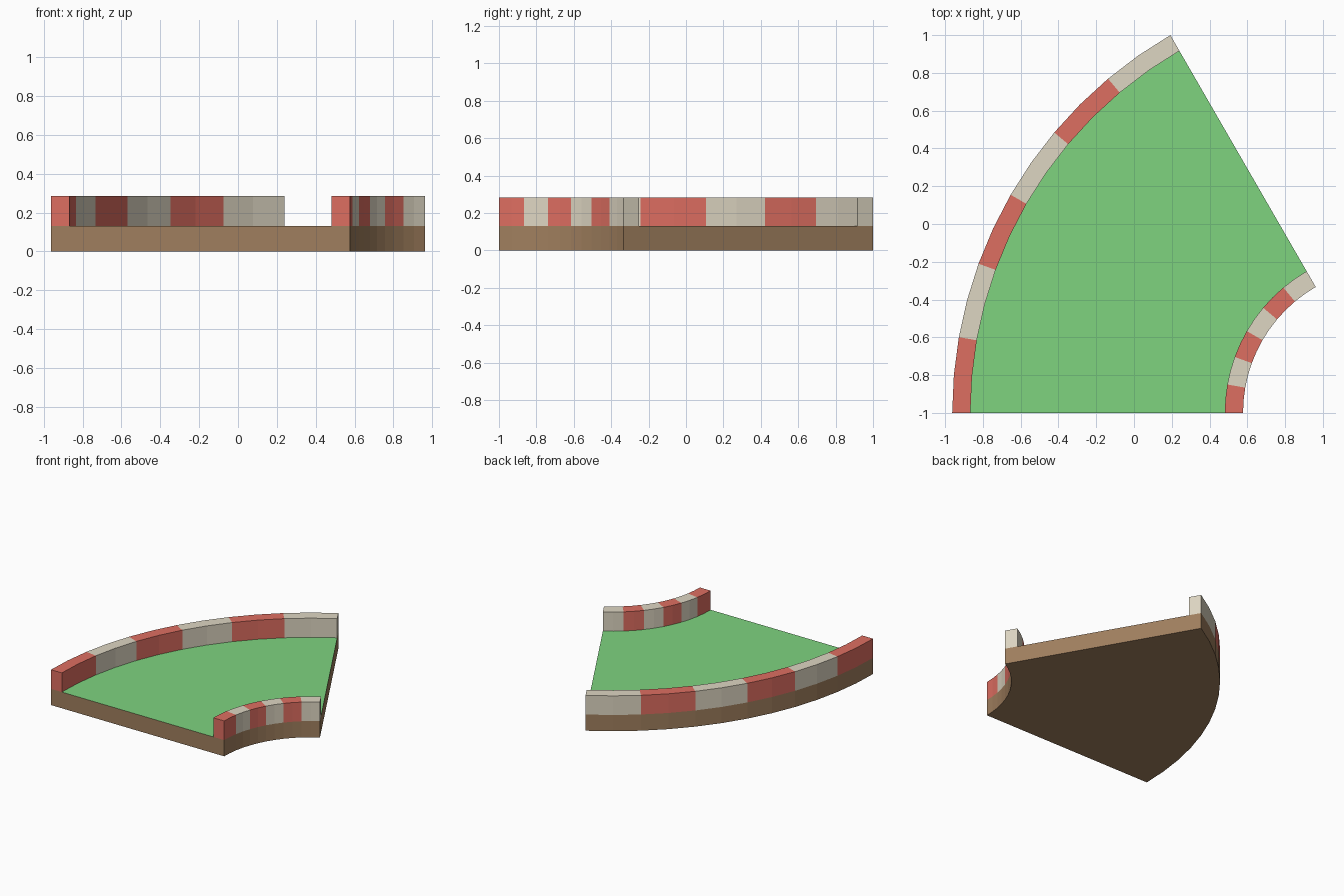
import bpy, bmesh, math

cube = bpy.data.objects.get("Cube")
if cube:
    bpy.data.objects.remove(cube, do_unlink=True)

# Curve layout: a 60 degree bend around a pivot on the front edge line
OUTER = 2 / math.sin(math.radians(60))
INNER = OUTER / 3
KERB = OUTER / 24
PIVOT_X, PIVOT_Y = 1.347, -1.0
BASE_TOP, KERB_TOP = 0.13, 0.284
STEPS, SWEEP = 12, math.radians(60)


def material(name, rgb):
    """Flat material from 0-255 display colour, stored as linear values."""
    def linear(c):
        c /= 255
        return c / 12.92 if c < 0.04045 else ((c + 0.055) / 1.055) ** 2.4
    colour = [linear(c) for c in rgb] + [1.0]
    mat = bpy.data.materials.new(name)
    mat.use_nodes = True
    mat.diffuse_color = colour
    bsdf = mat.node_tree.nodes["Principled BSDF"]
    bsdf.inputs["Base Color"].default_value = colour
    bsdf.inputs["Roughness"].default_value = 0.9
    return mat


def arc_block(name, r0, r1, z0, z1, mats, rule):
    """Sweep a rectangular section around the pivot; rule picks each face's colour."""
    bm = bmesh.new()
    rings = []
    for i in range(STEPS + 1):
        a = SWEEP * i / STEPS
        rings.append([bm.verts.new((PIVOT_X - r * math.cos(a),
                                    PIVOT_Y + r * math.sin(a), z))
                      for r, z in ((r0, z0), (r1, z0), (r1, z1), (r0, z1))])
    step_of = {}
    for i, (a, b) in enumerate(zip(rings, rings[1:])):
        for k in range(4):
            j = (k + 1) % 4
            step_of[bm.faces.new((a[k], a[j], b[j], b[k]))] = i
    step_of[bm.faces.new(rings[0])] = 0
    step_of[bm.faces.new(rings[-1])] = STEPS - 1
    bmesh.ops.recalc_face_normals(bm, faces=bm.faces)
    for face, step in step_of.items():
        face.material_index = rule(face, step)
    mesh = bpy.data.meshes.new(name)
    bm.to_mesh(mesh)
    bm.free()
    for mat in mats:
        mesh.materials.append(mat)
    obj = bpy.data.objects.new(name, mesh)
    bpy.context.collection.objects.link(obj)
    return obj


brown = material("wood_brown", (160, 127, 94))
green = material("turf_green", (126, 212, 127))
red = material("kerb_red", (222, 110, 97))
cream = material("kerb_cream", (222, 214, 194))

# Base slab: brown with a green playing surface on top
arc_block("base", INNER, OUTER, 0, BASE_TOP, (brown, green),
          lambda face, step: int(face.normal.z > 0.5))

# Kerbs: six alternating stripes, two steps each
def stripe(face, step):
    return step // 2 % 2


for name, r0 in (("outer_kerb", OUTER - KERB), ("inner_kerb", INNER)):
    arc_block(name, r0, r0 + KERB, BASE_TOP, KERB_TOP, (red, cream), stripe)
